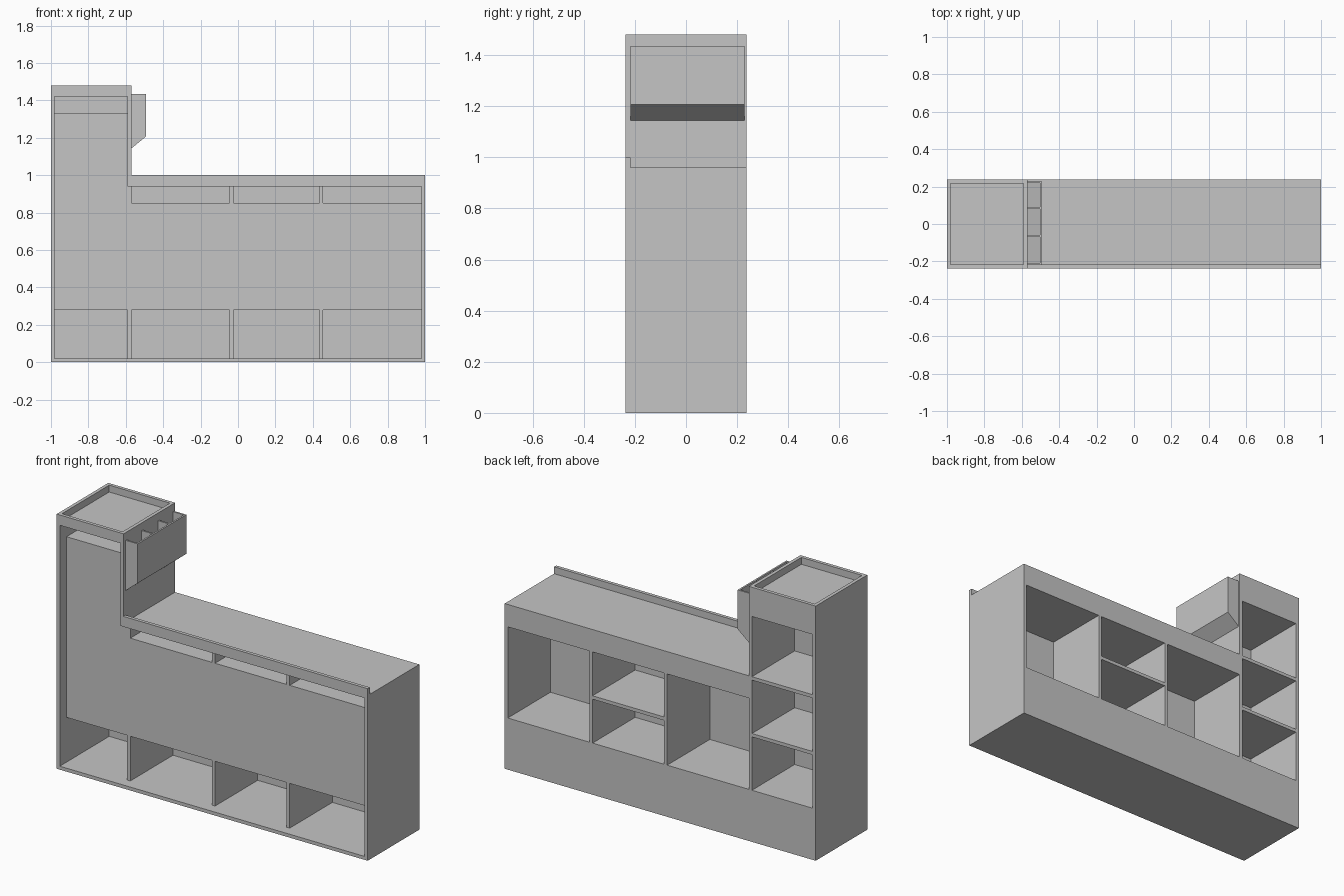
import bpy

if "Cube" in bpy.data.objects:
    bpy.data.objects.remove(bpy.data.objects["Cube"], do_unlink=True)

grey = bpy.data.materials.new("light_grey")
grey.use_nodes = True
COLOUR = (0.56, 0.56, 0.56, 1)
grey.diffuse_color = COLOUR
grey.node_tree.nodes["Principled BSDF"].inputs["Base Color"].default_value = COLOUR


def add_mesh(name, verts, faces):
    mesh = bpy.data.meshes.new(name)
    mesh.from_pydata(verts, [], faces)
    mesh.materials.append(grey)
    obj = bpy.data.objects.new(name, mesh)
    bpy.context.collection.objects.link(obj)
    return obj


def prism(name, profile, y0, y1):
    """Extrude a counter-clockwise (x, z) profile from y0 to y1."""
    n = len(profile)
    verts = [(x, y, z) for y in (y0, y1) for x, z in profile]
    faces = [tuple(range(n)), tuple(reversed(range(n, 2 * n)))]
    faces += [(i, i + n, (i + 1) % n + n, (i + 1) % n) for i in range(n)]
    return add_mesh(name, verts, faces)


def board(name, x, y, z):
    """Box given by its x, y and z ranges."""
    return prism(name, [(x[0], z[0]), (x[1], z[0]), (x[1], z[1]), (x[0], z[1])], *y)


T = 0.02                       # board thickness
D = 0.237                      # half depth
DEPTH = (-D, D)
PANEL = -0.175                 # recessed front plane
DESK, TOWER = 0.96, 1.48       # heights
TX = -0.57                     # outer side of tower
KICK = 0.28                    # height of the low front niche

# Outer shell
board("base_board", (-1, 1), DEPTH, (0, T))
board("tower_outer_side", (-1, -1 + T), DEPTH, (T, TOWER))
board("desk_end_side", (1 - T, 1), DEPTH, (T, DESK - T))
board("counter_top", (TX, 1), DEPTH, (DESK - T, DESK))
board("counter_front_lip", (TX, 1), (-D, -D + T), (DESK, 1.0))
board("tower_inner_side", (TX - T, TX), DEPTH, (DESK - T, TOWER))

# Tower top tray
inside = (-1 + T, TX - T)
board("tower_ceiling", inside, DEPTH, (1.42, 1.44))
board("tray_front_rim", inside, (-D, -D + T), (1.44, TOWER))
board("tray_back_rim", inside, (D - T, D), (1.44, TOWER))

# Upright dividers
dividers = [TX - T, -0.045, 0.435]
for i, x in enumerate(dividers):
    board(f"divider_{i + 1}", (x, x + T), (PANEL, D), (T, DESK - T))

# Each bay: recessed front panel, carcass boards, shelves, back rails
starts = [-1 + T] + [x + T for x in dividers]
ends = dividers + [1 - T]
tops = [1.33, 0.85, 0.85, 0.85]
ceilings = [1.42] + [DESK - T] * 3
shelves = [[0.61, 0.94], [], [0.555], []]
for i, (a, b) in enumerate(zip(starts, ends)):
    x, top = (a, b), tops[i]
    inner = (PANEL + T, D)
    board(f"front_panel_{i + 1}", x, (PANEL, PANEL + T), (KICK, top))
    for label, z in [("bottom", KICK), ("top", top - T)]:
        board(f"bay_{label}_{i + 1}", x, inner, (z, z + T))
    for z in shelves[i]:
        board(f"shelf_{i + 1}", x, inner, (z, z + T))
    board(f"low_back_rail_{i + 1}", x, (D - T, D), (T, KICK))
    board(f"high_back_rail_{i + 1}", x, (D - T, D), (top, ceilings[i]))

# Leaflet pocket on the tower side: open top, sloping floor
W = 0.01
OUT = -0.492
LOW, HIGH, RIM = 1.143, 1.207, 1.435
section = [(TX, LOW), (OUT, HIGH), (OUT, RIM), (TX, RIM)]
y0, y1 = -0.218, 0.228
board("pocket_front", (OUT - W, OUT), (y0 + W, y1 - W), (HIGH, RIM))
prism("pocket_floor", [(TX, LOW), (OUT, HIGH), (OUT - W, HIGH + W), (TX, LOW + W)],
      y0 + W, y1 - W)
for label, y in [("front", y0), ("back", y1 - W)]:
    prism(f"pocket_{label}_end", section, y, y + W)
for i, y in enumerate((-0.07, 0.08)):
    prism(f"pocket_divider_{i + 1}",
          [(TX, LOW + W), (OUT - W, HIGH + W), (OUT - W, RIM), (TX, RIM)], y, y + W)
